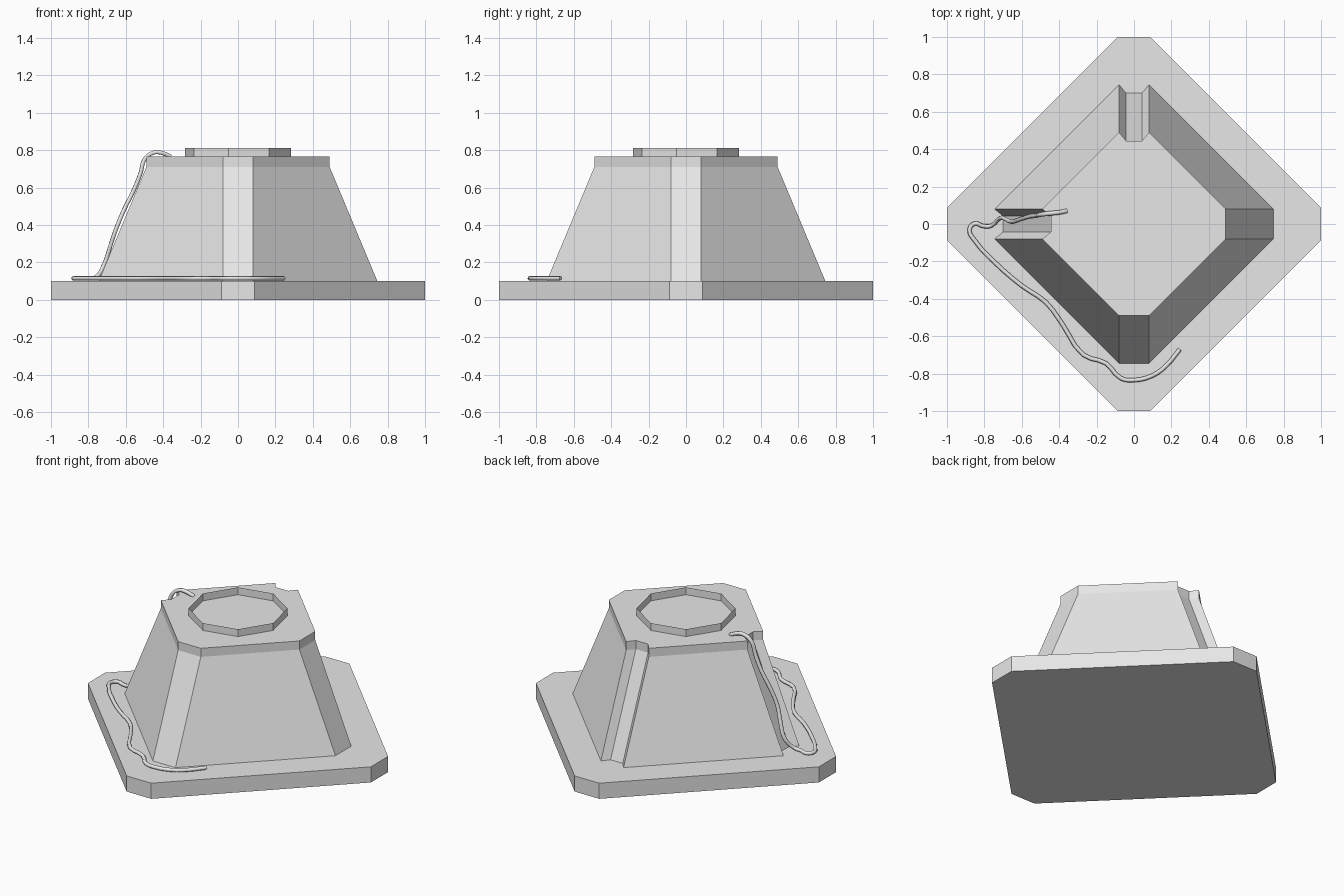
import bpy, bmesh
from math import radians
from mathutils import Matrix

cube = bpy.data.objects.get("Cube")
if cube:
    bpy.data.objects.remove(cube, do_unlink=True)

grey = bpy.data.materials.new("light grey")
grey.use_nodes = True
grey.diffuse_color = (0.8, 0.8, 0.8, 1)
grey.node_tree.nodes["Principled BSDF"].inputs["Base Color"].default_value = (0.8, 0.8, 0.8, 1)


def finish(name, bm):
    mesh = bpy.data.meshes.new(name)
    bm.to_mesh(mesh)
    bm.free()
    mesh.materials.append(grey)
    obj = bpy.data.objects.new(name, mesh)
    bpy.context.collection.objects.link(obj)
    return obj


def diamond(reach, half, grooves=()):
    """Diamond outline with blunt corners; numbered corners get a channel."""
    points = []
    for k in range(4):  # +x, +y, -x, -y
        corner = [(reach, -half), (reach, half)]
        if k in grooves:
            corner[1:1] = [(reach - 0.045, -0.043), (reach - 0.045, 0.043)]
        for x, y in corner:
            for _ in range(k):
                x, y = -y, x
            points.append((x, y))
    return points


def loft(name, sections):
    """Stack outlines given as (z, points) into a closed solid."""
    bm = bmesh.new()
    rings = [[bm.verts.new((x, y, z)) for x, y in pts] for z, pts in sections]
    for low, high in zip(rings, rings[1:]):
        for i in range(len(low)):
            j = (i + 1) % len(low)
            bm.faces.new((low[i], low[j], high[j], high[i]))
    bm.faces.new(rings[0][::-1])
    bm.faces.new(rings[-1])
    return finish(name, bm)


# Flat base plate and tapered housing with two corner channels
loft("base_plate", [(0, diamond(1, 0.087)), (0.1, diamond(1, 0.087))])
channels = (1, 2)
loft("housing", [(0.1, diamond(0.745, 0.08, channels)),
                 (0.71, diamond(0.49, 0.08, channels)),
                 (0.765, diamond(0.49, 0.08, channels))])

# Thin open collar on top
bm = bmesh.new()
bmesh.ops.create_cone(bm, cap_ends=False, segments=8, radius1=0.287, radius2=0.287,
                      depth=0.047,
                      matrix=Matrix.Translation((0, 0, 0.7885)) @ Matrix.Rotation(radians(-10), 4, "Z"))
finish("top_collar", bm)

# Loose cable: over the top edge, down the channel, along the plate
drop = [(-0.36, 0.07, 0.765), (-0.4, 0.062, 0.783), (-0.45, 0.057, 0.787),
        (-0.5, 0.05, 0.75), (-0.52, 0.045, 0.68), (-0.56, 0.04, 0.58),
        (-0.61, 0.025, 0.48), (-0.655, 0.012, 0.37), (-0.685, 0.025, 0.28),
        (-0.72, 0.03, 0.18), (-0.765, -0.01, 0.118)]
ground = [(-0.81, -0.01), (-0.85, 0.003), (-0.88, -0.03), (-0.85, -0.09), (-0.75, -0.2),
          (-0.6, -0.33), (-0.47, -0.42), (-0.38, -0.54), (-0.27, -0.7), (-0.15, -0.745),
          (-0.07, -0.825), (0, -0.835), (0.1, -0.81), (0.17, -0.76), (0.245, -0.67)]
path = drop + [(x, y, 0.115) for x, y in ground]
curve = bpy.data.curves.new("cable", "CURVE")
curve.dimensions = "3D"
curve.bevel_depth = 0.012
curve.bevel_resolution = 1
curve.resolution_u = 3
curve.use_fill_caps = True
spline = curve.splines.new("BEZIER")
spline.bezier_points.add(len(path) - 1)
for point, co in zip(spline.bezier_points, path):
    point.co = co
    point.handle_left_type = point.handle_right_type = "AUTO"
curve.materials.append(grey)
cable = bpy.data.objects.new("cable", curve)
bpy.context.collection.objects.link(cable)
